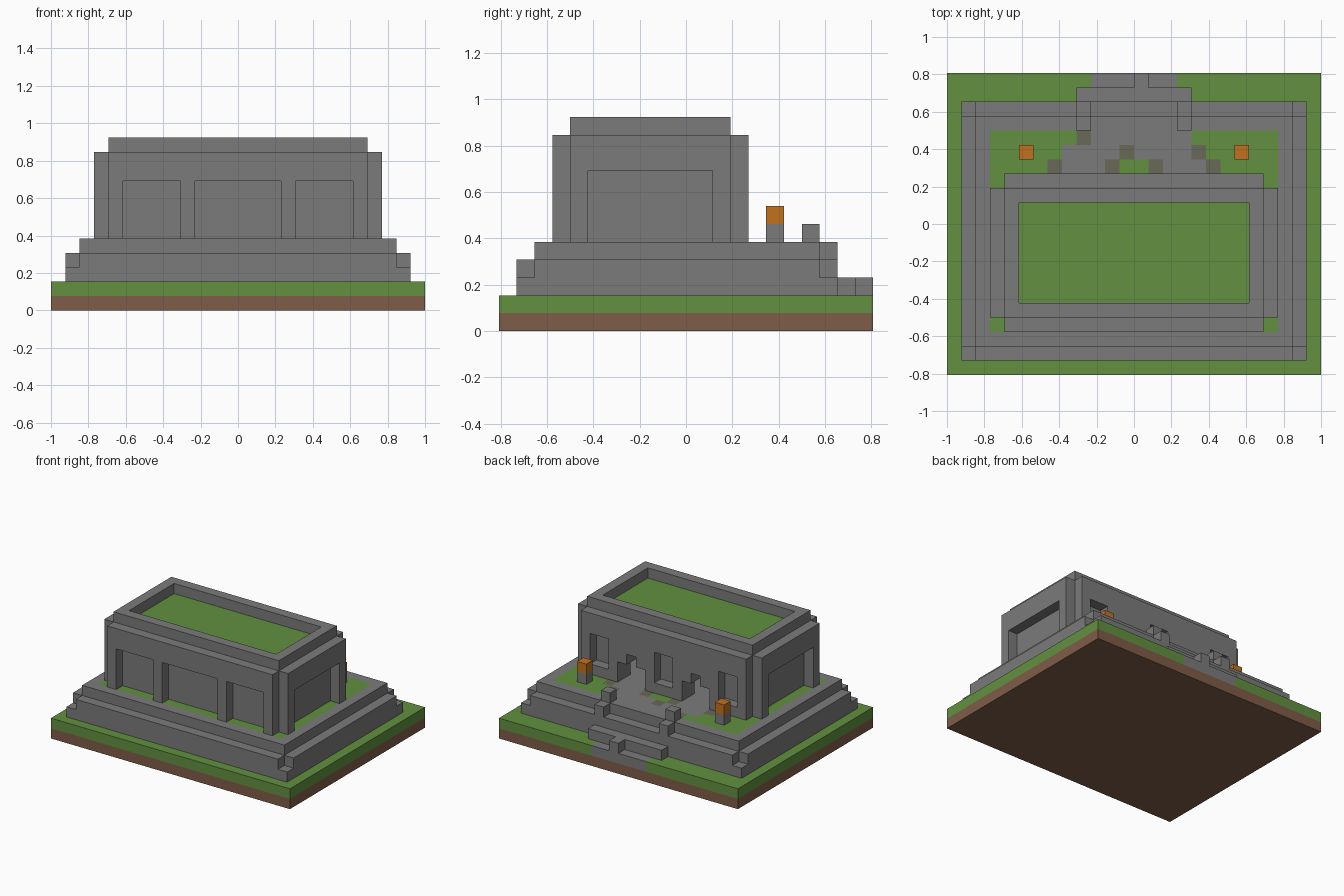
import bpy
import bmesh
import math
from mathutils import Vector

U = 2 / 26            # one block
HALF_DEPTH = 10.5     # plot half depth in blocks

cube = bpy.data.objects.get("Cube")
if cube:
    bpy.data.objects.remove(cube)


def material(name, r, g, b):
    m = bpy.data.materials.new(name)
    m.use_nodes = True
    m.diffuse_color = (r, g, b, 1)
    m.node_tree.nodes["Principled BSDF"].inputs["Base Color"].default_value = (r, g, b, 1)
    return m


STONE = material("grey stone", 0.198, 0.198, 0.198)
GRASS = material("grass green", 0.122, 0.279, 0.051)
EARTH = material("earth brown", 0.209, 0.109, 0.065)
FLAME = material("flame orange", 0.54, 0.165, 0.014)
MOSS = material("mossy stone", 0.138, 0.138, 0.098)

# Corner order of a unit face for each axis and direction
SIDES = []
for axis in range(3):
    for sign in (0, 1):
        a, b = (axis + 1) % 3, (axis + 2) % 3
        corners = []
        for p, q in ((0, 0), (1, 0), (1, 1), (0, 1)):
            c = [0, 0, 0]
            c[axis], c[a], c[b] = sign, p, q
            corners.append(c)
        step = [0, 0, 0]
        step[axis] = 1 if sign else -1
        SIDES.append((step, corners if sign else corners[::-1]))


def fill(cells, x, y, z, mat=STONE, mirror=False):
    """Fill a box of blocks, or carve it out when mat is None."""
    for i in range(*x):
        for j in range(*y):
            for k in range(*z):
                for n in ((i, -1 - i) if mirror else (i,)):
                    if mat:
                        cells[n, j, k] = mat
                    else:
                        cells.pop((n, j, k), None)


def build(name, cells):
    """Skin the blocks, then merge flat regions of one colour."""
    bm = bmesh.new()
    mats = list(dict.fromkeys(cells.values()))
    verts = {}
    for cell, mat in cells.items():
        for step, corners in SIDES:
            if tuple(c + s for c, s in zip(cell, step)) in cells:
                continue
            loop = []
            for corner in corners:
                p = tuple(c + o for c, o in zip(cell, corner))
                if p not in verts:
                    verts[p] = bm.verts.new(Vector((p[0], p[1] - HALF_DEPTH, p[2])) * U)
                loop.append(verts[p])
            bm.faces.new(loop).material_index = mats.index(mat)
    bmesh.ops.dissolve_limit(bm, angle_limit=math.radians(1), verts=bm.verts[:],
                             edges=bm.edges[:], delimit={'MATERIAL'})
    mesh = bpy.data.meshes.new(name)
    for m in mats:
        mesh.materials.append(m)
    bm.to_mesh(mesh)
    bm.free()
    obj = bpy.data.objects.new(name, mesh)
    bpy.context.collection.objects.link(obj)
    return obj


# Plot of earth and grass, with a paved strip at the foot of the stairs
plot = {}
fill(plot, (-13, 13), (0, 21), (0, 1), EARTH)
fill(plot, (-13, 13), (0, 21), (1, 2), GRASS)
fill(plot, (-3, 3), (20, 21), (1, 2), STONE)
build("ground_plot", plot)

# Stepped terrace with low corners
terrace = {}
fill(terrace, (-12, 12), (1, 19), (2, 3))
fill(terrace, (-11, 11), (1, 19), (3, 4))
fill(terrace, (-12, 12), (2, 18), (3, 4))
fill(terrace, (-11, 11), (2, 18), (4, 5))
# Lawn, inner floor, thresholds and paved path
fill(terrace, (-10, 10), (3, 17), (4, 5), GRASS)
fill(terrace, (-8, 8), (5, 12), (4, 5))
fill(terrace, (2, 5), (12, 14), (4, 5), mirror=True)
fill(terrace, (1, 5), (14, 15), (4, 5), mirror=True)
fill(terrace, (-5, 4), (15, 16), (4, 5))
fill(terrace, (-4, 4), (16, 17), (4, 5))
for i, j in ((-6, 14), (-2, 14), (1, 14), (5, 14), (-1, 15), (4, 15), (-4, 16)):
    terrace[i, j, 4] = MOSS
# Stair cheeks and bottom step
fill(terrace, (3, 4), (17, 18), (5, 6), mirror=True)
fill(terrace, (3, 4), (18, 19), (4, 5), mirror=True)
fill(terrace, (-4, 4), (19, 20), (2, 3))
fill(terrace, (0, 1), (20, 21), (2, 3))
build("terrace_and_stairs", terrace)

# Hall with notched corners, parapet and roof garden
hall = {}
fill(hall, (-10, 10), (4, 13), (5, 11))
fill(hall, (-9, 9), (3, 14), (5, 11))
fill(hall, (-9, 9), (4, 13), (11, 12))
fill(hall, (-8, 8), (5, 12), (11, 12), None)
fill(hall, (-8, 8), (5, 12), (10, 11), GRASS)
fill(hall, (-8, 8), (5, 12), (5, 10), None)
# Front and side bays
fill(hall, (-3, 3), (3, 4), (5, 9), None)
fill(hall, (4, 8), (3, 4), (5, 9), None, mirror=True)
fill(hall, (9, 10), (5, 12), (5, 9), None, mirror=True)
# Back window niches and stepped doorways
fill(hall, (-1, 1), (13, 14), (6, 9), None)
fill(hall, (6, 8), (13, 14), (6, 9), None, mirror=True)
fill(hall, (2, 5), (12, 14), (5, 7), None, mirror=True)
fill(hall, (3, 4), (12, 14), (7, 8), None, mirror=True)
build("hall", hall)

# Fire posts on the lawn
for side, i in (("left", 7), ("right", -8)):
    post = {(i, 15, 5): STONE, (i, 15, 6): FLAME}
    build(side + "_fire_post", post)
